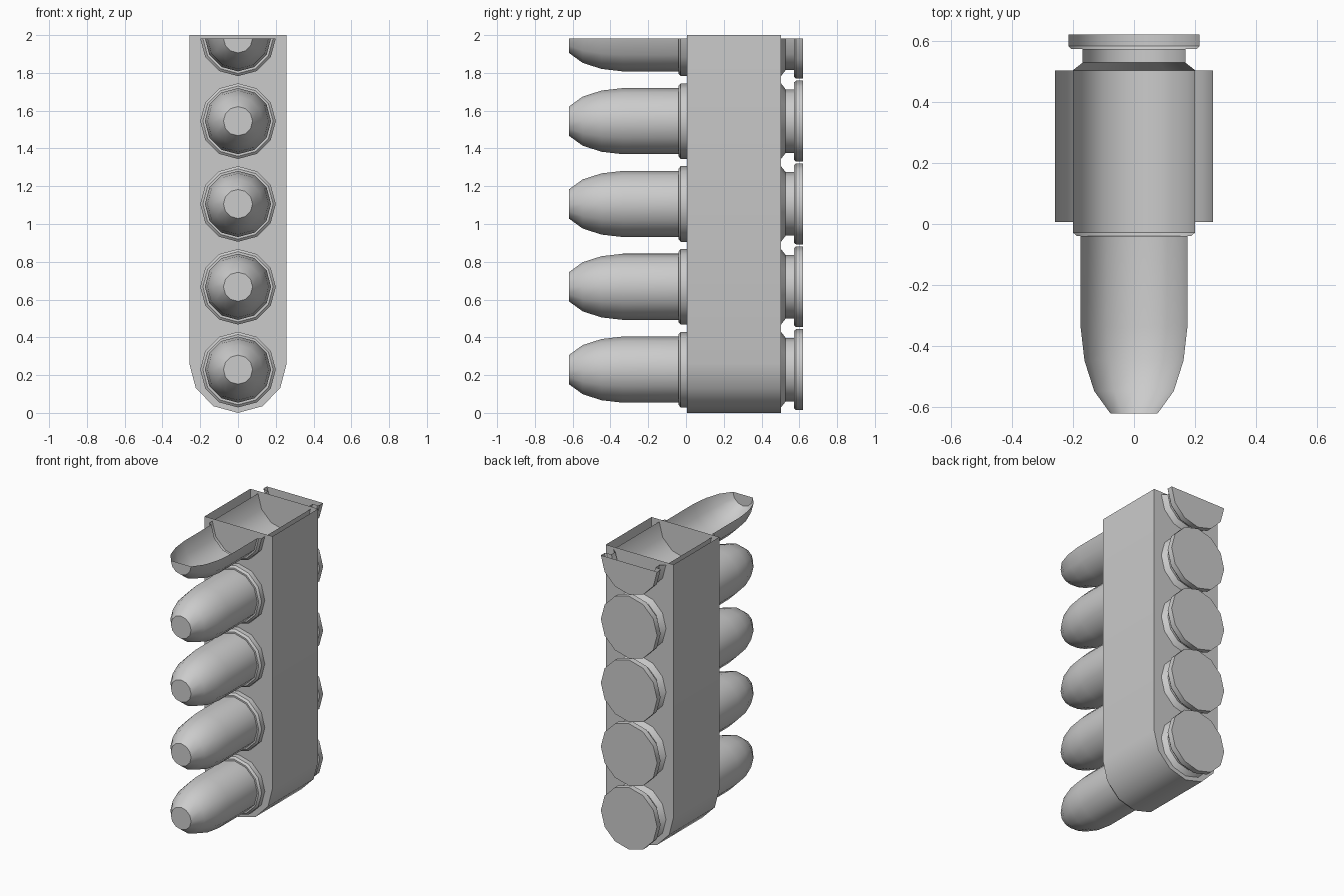
import bpy, bmesh, math

if "Cube" in bpy.data.objects:
    bpy.data.objects.remove(bpy.data.objects["Cube"])

SIDES = 12
SPACING = 0.4385
FIRST_Z = 0.229


def finish(name, bm):
    bmesh.ops.recalc_face_normals(bm, faces=bm.faces)
    mesh = bpy.data.meshes.new(name)
    bm.to_mesh(mesh)
    bm.free()
    obj = bpy.data.objects.new(name, mesh)
    bpy.context.collection.objects.link(obj)
    bpy.ops.object.select_all(action='DESELECT')
    obj.select_set(True)
    bpy.context.view_layer.objects.active = obj
    bpy.ops.object.shade_smooth_by_angle(angle=math.radians(38))
    return obj


def lathe(name, profile, z, half=False):
    """Turn (y, radius) points about the y axis; half keeps the lower side only."""
    bm = bmesh.new()
    steps = SIDES // 2 + 1 if half else SIDES
    rings = []
    for y, r in profile:
        angles = [math.pi + 2 * math.pi * i / SIDES for i in range(steps)]
        rings.append([bm.verts.new((r * math.cos(a), y, z + r * math.sin(a)))
                      for a in angles])
    for a, b in zip(rings, rings[1:]):
        for i in range(steps - 1 if half else steps):
            j = (i + 1) % steps
            bm.faces.new((a[i], a[j], b[j], b[i]))
    bm.faces.new(rings[0])
    bm.faces.new(rings[-1])
    return finish(name, bm)


# Cartridge: tapered tip, case mouth, case, extraction groove, rim
cartridge = [(-0.62, 0.077), (-0.547, 0.13), (-0.447, 0.162), (-0.335, 0.175),
             (-0.04, 0.175), (-0.04, 0.186), (-0.028, 0.2), (0.503, 0.2),
             (0.528, 0.168), (0.572, 0.168), (0.572, 0.205), (0.582, 0.214),
             (0.62, 0.214)]
for n in range(5):
    # The top cartridge is cut off along its axis
    lathe(f"cartridge_{n + 1}", cartridge, FIRST_Z + SPACING * n, half=(n == 4))

# Belt holder: thin-walled box, rounded at the bottom and open at the top
R, FRONT, BACK, TOP = 0.258, 0.006, 0.503, 2.0
outline = [(-R, TOP)]
outline += [(-R * math.cos(math.pi * i / 6), 0.262 - 0.262 * math.sin(math.pi * i / 6))
            for i in range(7)]
outline += [(R, TOP)]
bm = bmesh.new()
front = [bm.verts.new((x, FRONT, z)) for x, z in outline]
back = [bm.verts.new((x, BACK, z)) for x, z in outline]
bm.faces.new(front)
bm.faces.new(back)
for i in range(len(outline) - 1):
    bm.faces.new((front[i], front[i + 1], back[i + 1], back[i]))
finish("belt_holder", bm)
